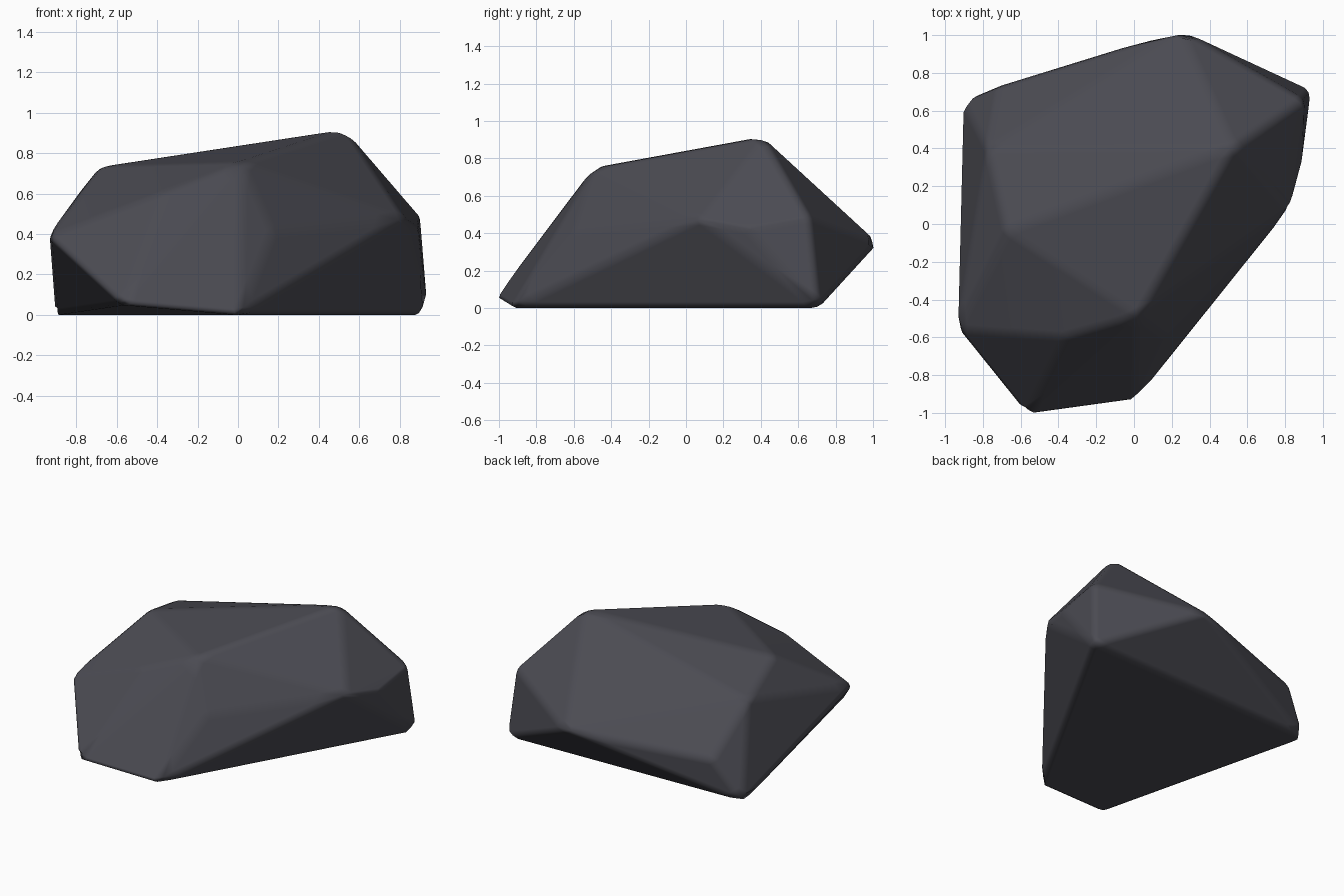
import bpy
import bmesh
import math

if "Cube" in bpy.data.objects:
    bpy.data.objects.remove(bpy.data.objects["Cube"])

# Dark slate material
stone = bpy.data.materials.new("dark slate")
stone.use_nodes = True
colour = (0.07, 0.07, 0.085, 1)
stone.diffuse_color = colour
stone.node_tree.nodes["Principled BSDF"].inputs["Base Color"].default_value = colour

# Corners of the boulder, before its edges are worn
crown = [(0.53, 0.41, 0.92), (-0.68, -0.04, 0.735), (0.02, -0.49, 0.755)]
shoulders = [(0.25, 1.03, 0.35), (0.90, 0.66, 0.49), (0.89, 0.33, 0.43),
             (0.82, 0.07, 0.48), (0.17, -0.60, 0.41), (-0.36, -0.60, 0.61),
             (-0.94, -0.56, 0.39), (-0.72, 0.73, 0.28), (-0.78, 0.40, 0.61)]
foot = [(0.94, 0.71, 0), (0.01, -0.94, 0), (-0.57, -1.02, 0.05), (-0.91, 0.65, 0)]

bm = bmesh.new()
for corner in crown + shoulders + foot:
    bm.verts.new(corner)
bmesh.ops.convex_hull(bm, input=bm.verts)
bmesh.ops.dissolve_limit(bm, angle_limit=math.radians(4), verts=bm.verts, edges=bm.edges)
bmesh.ops.recalc_face_normals(bm, faces=bm.faces)
mesh = bpy.data.meshes.new("boulder")
bm.to_mesh(mesh)
bm.free()
mesh.materials.append(stone)
boulder = bpy.data.objects.new("boulder", mesh)
bpy.context.collection.objects.link(boulder)

# Worn, softly rounded edges
bevel = boulder.modifiers.new("worn_edges", "BEVEL")
bevel.width = 0.035
bevel.segments = 2
bevel.limit_method = "ANGLE"
bevel.angle_limit = math.radians(8)
bevel.harden_normals = True

bpy.context.view_layer.objects.active = boulder
boulder.select_set(True)
bpy.ops.object.shade_smooth_by_angle(angle=math.radians(40))
